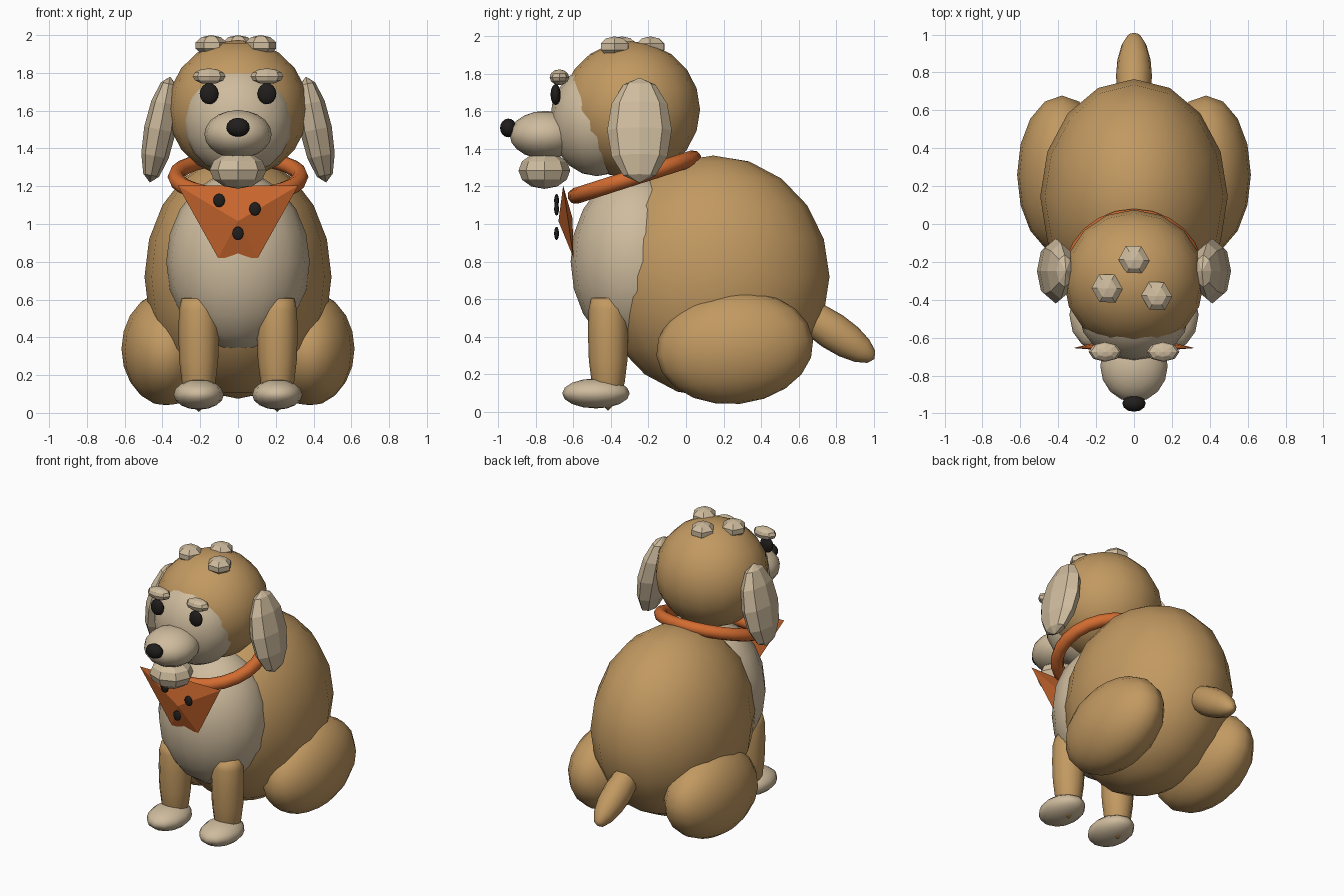
import bpy, bmesh
from math import sin, cos, pi
from mathutils import Vector

if "Cube" in bpy.data.objects:
    bpy.data.objects.remove(bpy.data.objects["Cube"])


def material(name, rgb):
    m = bpy.data.materials.new(name)
    m.diffuse_color = (*rgb, 1)
    m.use_nodes = True
    m.node_tree.nodes["Principled BSDF"].inputs["Base Color"].default_value = m.diffuse_color
    return m


TAN = material("tan_fur", (0.54, 0.32, 0.12))
CREAM = material("cream_fur", (0.62, 0.50, 0.34))
ORANGE = material("orange_cloth", (0.65, 0.15, 0.03))
BLACK = material("black", (0.015, 0.013, 0.012))


def finish(name, bm, mat, smooth):
    bmesh.ops.recalc_face_normals(bm, faces=bm.faces)
    me = bpy.data.meshes.new(name)
    bm.to_mesh(me)
    bm.free()
    me.materials.append(mat)
    for p in me.polygons:
        p.use_smooth = smooth
    ob = bpy.data.objects.new(name, me)
    bpy.context.collection.objects.link(ob)
    return ob


def ball(name, loc, radii, mat, seg=16, rings=10, rot=(0, 0, 0), smooth=True):
    bm = bmesh.new()
    bmesh.ops.create_uvsphere(bm, u_segments=seg, v_segments=rings, radius=1)
    ob = finish(name, bm, mat, smooth)
    ob.location, ob.scale, ob.rotation_euler = loc, radii, rot
    return ob


def pair(name, loc, radii, mat, rot=(0, 0, 0), **kw):
    for side, s in (("right", 1), ("left", -1)):
        ball(f"{name}_{side}", (s * loc[0], loc[1], loc[2]), radii, mat,
             rot=(rot[0], s * rot[1], s * rot[2]), **kw)


def lathe(name, loc, profile, mat, seg=12):
    bm = bmesh.new()
    vs = [bm.verts.new((r, 0, z)) for r, z in profile]
    es = [bm.edges.new(e) for e in zip(vs, vs[1:])]
    bmesh.ops.spin(bm, geom=vs + es, cent=(0, 0, 0), axis=(0, 0, 1),
                   angle=2 * pi, steps=seg)
    bmesh.ops.remove_doubles(bm, verts=bm.verts, dist=1e-4)
    ob = finish(name, bm, mat, True)
    ob.location = loc


# Torso, haunches and tail
ball("body", (0, 0.145, 0.72), (0.495, 0.62, 0.645), TAN)
ball("chest", (0, -0.265, 0.80), (0.38, 0.35, 0.475), CREAM)
pair("haunch", (0.38, 0.26, 0.34), (0.237, 0.42, 0.30), TAN, rot=(0.1, 0, 0))
ball("tail", (0, 0.78, 0.43), (0.095, 0.10, 0.27), TAN, 12, 8, rot=(-2.16, 0, 0))

# Front legs and paws
LEG = [(0, 0), (0.06, 0.06), (0.088, 0.15), (0.103, 0.27), (0.108, 0.42),
       (0.104, 0.54), (0.09, 0.60), (0, 0.62)]
for side, s in (("right", 1), ("left", -1)):
    lathe(f"front_leg_{side}", (s * 0.208, -0.415, 0.005), LEG, TAN)
pair("paw", (0.208, -0.48, 0.097), (0.133, 0.18, 0.08), CREAM, seg=12, rings=8)

# Head, muzzle and face details
ball("head", (0, -0.295, 1.61), (0.372, 0.37, 0.365), TAN)
ball("face", (0, -0.475, 1.55), (0.29, 0.25, 0.295), CREAM)
ball("muzzle", (0, -0.75, 1.475), (0.178, 0.19, 0.128), CREAM)
ball("nose", (0, -0.947, 1.512), (0.062, 0.044, 0.05), BLACK, 12, 8)
ball("beard", (0, -0.755, 1.285), (0.15, 0.138, 0.098), CREAM, 8, 6, smooth=False)
pair("eye", (0.153, -0.695, 1.69), (0.05, 0.027, 0.056), BLACK, seg=12, rings=8)
pair("eyebrow", (0.153, -0.675, 1.782), (0.087, 0.052, 0.042), CREAM,
     seg=8, rings=6, smooth=False)
pair("ear", (0.413, -0.248, 1.50), (0.085, 0.172, 0.285), CREAM,
     rot=(0, -0.19, 0), seg=8, rings=6, smooth=False)

# Hair tufts on the crown
for i, (x, y) in enumerate(((-0.142, -0.34), (0.12, -0.38), (0, -0.19))):
    ball(f"hair_tuft_{i + 1}", (x, y, 1.945), (0.085, 0.09, 0.055), CREAM, 6, 5,
         rot=(0, 0, pi / 6), smooth=False)

# Collar: a tilted ring
bm = bmesh.new()
N, M, R, r = 24, 8, 0.33, 0.043
ring = [[bm.verts.new(((R + r * cos(2 * pi * j / M)) * cos(2 * pi * i / N),
                       (R + r * cos(2 * pi * j / M)) * sin(2 * pi * i / N),
                       r * sin(2 * pi * j / M))) for j in range(M)] for i in range(N)]
for i in range(N):
    for j in range(M):
        a, b, k = ring[i], ring[(i + 1) % N], (j + 1) % M
        bm.faces.new((a[j], b[j], b[k], a[k]))
collar = finish("collar", bm, ORANGE, True)
collar.location = (0, -0.275, 1.25)
collar.rotation_euler = (0.31, 0, 0)

# Bandana: a faceted wedge hanging from the collar
bm = bmesh.new()
for p in ((0.32, -0.655, 1.205), (-0.32, -0.655, 1.205), (0, -0.68, 1.015),
          (0.105, -0.60, 0.82), (-0.105, -0.60, 0.82), (0, -0.605, 1.03)):
    bm.verts.new(p)
bmesh.ops.convex_hull(bm, input=bm.verts)
finish("bandana", bm, ORANGE, False)
for i, (x, z) in enumerate(((-0.10, 1.125), (0.09, 1.08), (0, 0.95))):
    ball(f"bandana_dot_{i + 1}", (x, -0.69, z), (0.031, 0.013, 0.036), BLACK, 8, 6)
